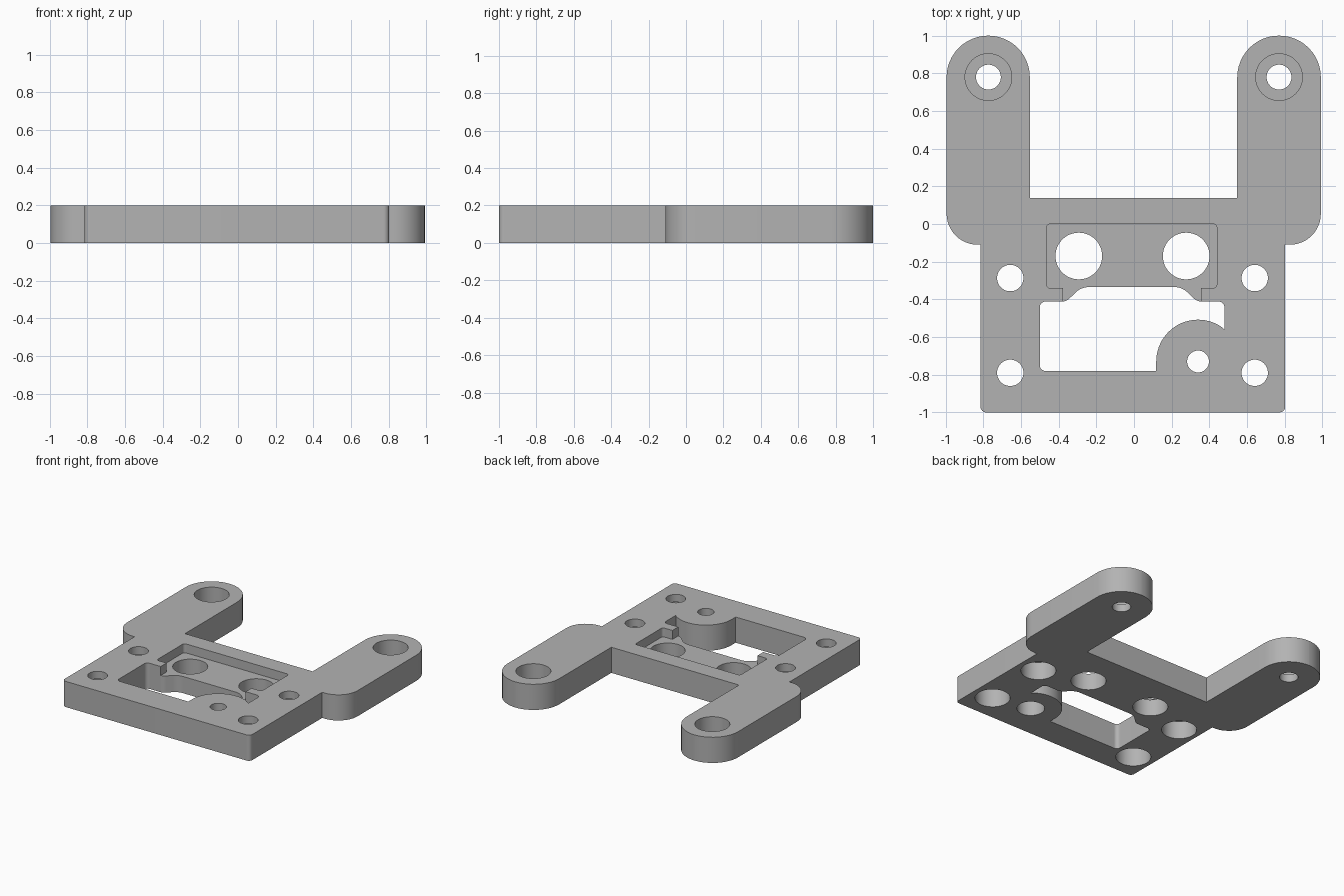
import bpy
import bmesh
import math
from mathutils import Vector

if "Cube" in bpy.data.objects:
    bpy.data.objects.remove(bpy.data.objects["Cube"], do_unlink=True)

THICK = 0.2
EPS = 0.02  # how far cutters overshoot the plate

grey = bpy.data.materials.new("plain grey")
grey.use_nodes = True
grey.diffuse_color = (0.45, 0.45, 0.45, 1)
grey.node_tree.nodes["Principled BSDF"].inputs["Base Color"].default_value = grey.diffuse_color


def rounded(corners, steps=12):
    """Turn (x, y, radius) corners into a polygon with filleted corners."""
    result = []
    for i, (x, y, r) in enumerate(corners):
        p = Vector((x, y))
        if r == 0:
            result.append(p)
            continue
        a = (Vector(corners[i - 1][:2]) - p).normalized()
        b = (Vector(corners[(i + 1) % len(corners)][:2]) - p).normalized()
        half = a.angle(b) / 2
        centre = p + (a + b).normalized() * r / math.sin(half)
        start = p + a * r / math.tan(half) - centre
        end = p + b * r / math.tan(half) - centre
        sweep = math.atan2(start.x * end.y - start.y * end.x, start.dot(end))
        for k in range(steps + 1):
            t = sweep * k / steps
            c, s = math.cos(t), math.sin(t)
            result.append(centre + Vector((start.x * c - start.y * s, start.x * s + start.y * c)))
    return result


def circle(x, y, r, n=48):
    return [Vector((x + r * math.cos(math.tau * k / n), y + r * math.sin(math.tau * k / n)))
            for k in range(n)]


def prism(name, outline, z0, z1):
    bm = bmesh.new()
    face = bm.faces.new([bm.verts.new((p.x, p.y, z0)) for p in outline])
    top = bmesh.ops.extrude_face_region(bm, geom=[face])["geom"]
    bmesh.ops.translate(bm, vec=(0, 0, z1 - z0),
                        verts=[v for v in top if isinstance(v, bmesh.types.BMVert)])
    bmesh.ops.recalc_face_normals(bm, faces=bm.faces)
    mesh = bpy.data.meshes.new(name)
    bm.to_mesh(mesh)
    bm.free()
    mesh.materials.append(grey)
    obj = bpy.data.objects.new(name, mesh)
    bpy.context.collection.objects.link(obj)
    return obj


# Plate with two round-ended arms
plate = prism("mounting_plate", rounded([
    (-0.815, -1, 0.03), (0.803, -1, 0.03),
    (0.803, -0.11, 0), (0.992, -0.11, 0.165),
    (0.992, 1, 0.2215), (0.548, 1, 0.2215),
    (0.548, 0.137, 0), (-0.553, 0.137, 0),
    (-0.553, 1, 0.2205), (-0.995, 1, 0.2205),
    (-0.995, -0.11, 0.165), (-0.815, -0.11, 0),
]), 0, THICK)


def cut(outline, z0=-EPS, z1=THICK + EPS):
    cutter = prism("cutter", outline, z0, z1)
    cutter.hide_render = True
    mod = plate.modifiers.new("cut", "BOOLEAN")
    mod.operation = "DIFFERENCE"
    mod.solver = "EXACT"
    mod.object = cutter
    bpy.context.view_layer.objects.active = plate
    bpy.ops.object.modifier_apply(modifier=mod.name)
    bpy.data.objects.remove(cutter, do_unlink=True)


# Window, with a round boss left standing in one corner
boss_x, boss_y, boss_r = 0.34, -0.73, 0.222
boss = [(boss_x + boss_r * math.cos(math.radians(a)),
         boss_y + boss_r * math.sin(math.radians(a)), 0) for a in range(180, 50, -5)]
cut(rounded([(-0.5, -0.78, 0.03), (boss_x - boss_r, -0.78, 0)] + boss + [
    (0.48, -0.56, 0), (0.48, -0.412, 0.03),
    (0.335, -0.412, 0.06), (0.255, -0.335, 0.1),
    (-0.28, -0.335, 0.1), (-0.36, -0.412, 0.06),
    (-0.5, -0.412, 0.03),
]))

# Shallow pocket in the top, opening into the window
cut(rounded([
    (-0.465, 0, 0.02), (-0.465, -0.34, 0.02), (-0.378, -0.34, 0), (-0.378, -0.43, 0),
    (0.355, -0.43, 0), (0.355, -0.34, 0), (0.44, -0.34, 0.02), (0.44, 0, 0.02),
]), 0.13)

# Two large holes through the pocket floor
for x in (-0.293, 0.277):
    cut(circle(x, -0.17, 0.124))

# Arm holes, counterbored from above
for x in (-0.773, 0.77):
    cut(circle(x, 0.78, 0.124), 0.06)
    cut(circle(x, 0.78, 0.066))

# Corner holes, counterbored from below
for x in (-0.657, 0.641):
    for y in (-0.287, -0.79):
        cut(circle(x, y, 0.124), -EPS, 0.14)
        cut(circle(x, y, 0.07))

# Boss hole, counterbored from below
cut(circle(boss_x, boss_y, 0.098), -EPS, 0.14)
cut(circle(boss_x, boss_y, 0.058))

# Smooth round walls, crisp edges
bpy.ops.object.select_all(action="DESELECT")
plate.select_set(True)
bpy.context.view_layer.objects.active = plate
bpy.ops.object.shade_smooth_by_angle(angle=math.radians(30))
